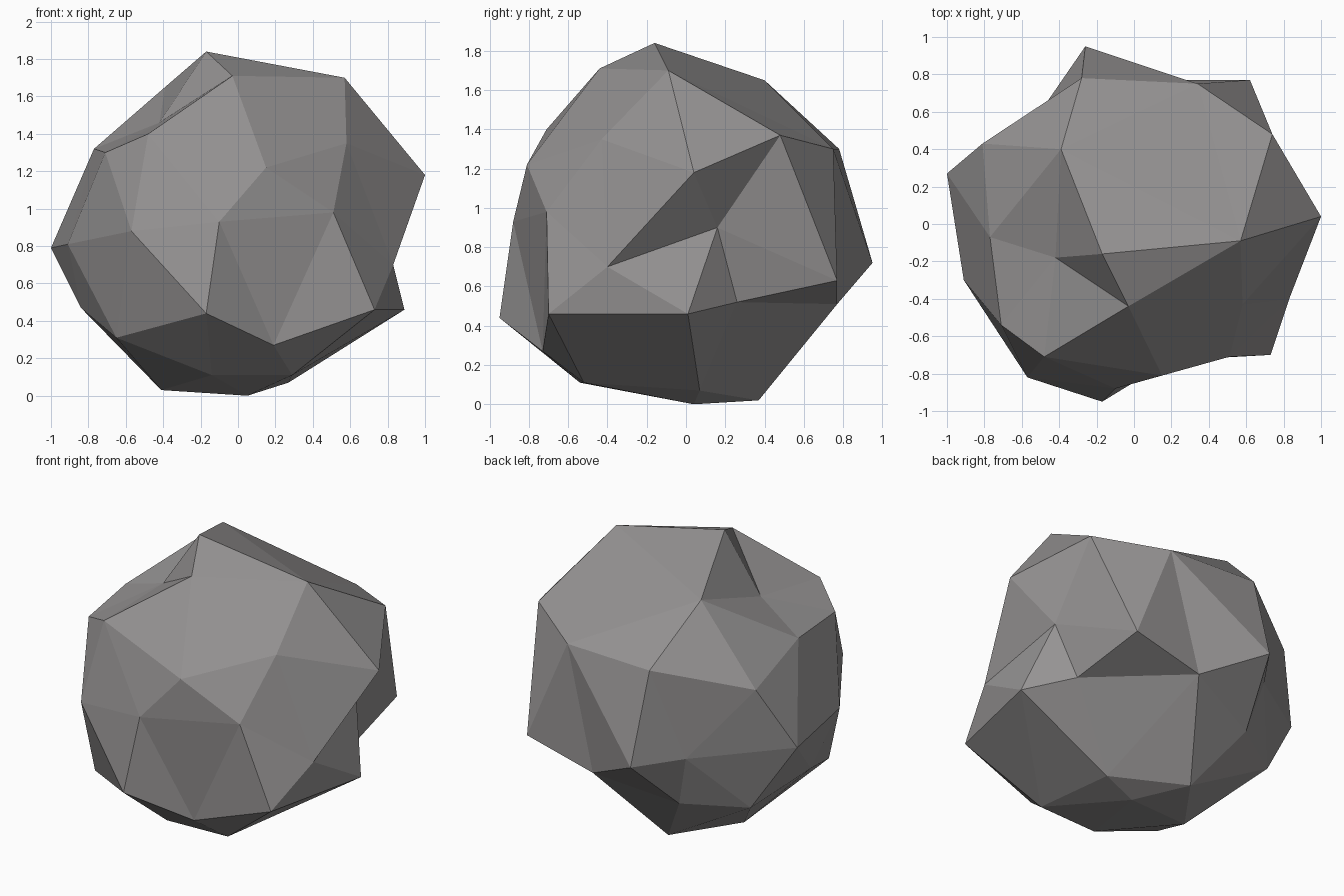
import bpy
import bmesh
from mathutils import Vector

cube = bpy.data.objects.get("Cube")
if cube:
    bpy.data.objects.remove(cube, do_unlink=True)

# Corner points of the boulder, in hundredths of a unit
CROWN = [(-17, -16, 184), (-3, -44, 171), (57, -9, 170), (-39, 40, 165),
         (74, 48, 137), (34, 75, 130), (-28, 78, 130)]
FRONT = [(15, -81, 122), (-10, -88, 93), (-17, -95, 44), (19, -73, 27),
         (51, -71, 98), (58, -43, 135), (-57, -82, 88), (-48, -71, 140)]
SIDES = [(100, 4, 118), (89, 1, 46), (73, -70, 46),
         (-71, -54, 130), (-77, -7, 132), (-100, 27, 79), (-91, -30, 81),
         (-81, 43, 118), (-84, -10, 47), (-73, 37, 36)]
BACK = [(-26, 95, 72), (62, 77, 63), (14, 77, 51)]
BASE = [(-65, -56, 31), (-41, -2, 3), (-13, 37, 2), (5, 4, 0),
        (27, 7, 7), (-14, -54, 11), (29, -52, 11)]
# Corners that sit in hollows chipped out of the stone
HOLLOWS = [(-42, -18, 146), (83, -40, 70), (75, 16, 90), (66, 26, 52),
           (-46, 66, 72), (-37, 60, 38)]

CENTRE = Vector((0, 0, 0.9))


def make_material(name, colour):
    mat = bpy.data.materials.new(name)
    mat.use_nodes = True
    mat.diffuse_color = colour
    mat.node_tree.nodes["Principled BSDF"].inputs["Base Color"].default_value = colour
    return mat


def build_boulder():
    """Skin the corners on a ball, then move each to its true depth."""
    corners = CROWN + FRONT + SIDES + BACK + BASE + HOLLOWS
    points = [Vector(c) / 100 for c in corners]

    # On a ball every corner is kept, so hollows join their nearest neighbours
    bm = bmesh.new()
    verts = [bm.verts.new((p - CENTRE).normalized()) for p in points]
    bmesh.ops.convex_hull(bm, input=verts, use_existing_faces=False)
    for vert, point in zip(verts, points):
        vert.co = point
    bmesh.ops.recalc_face_normals(bm, faces=bm.faces[:])

    mesh = bpy.data.meshes.new("boulder")
    bm.to_mesh(mesh)
    bm.free()
    mesh.materials.append(make_material("grey stone", (0.3, 0.29, 0.29, 1)))
    boulder = bpy.data.objects.new("boulder", mesh)
    bpy.context.collection.objects.link(boulder)


build_boulder()
